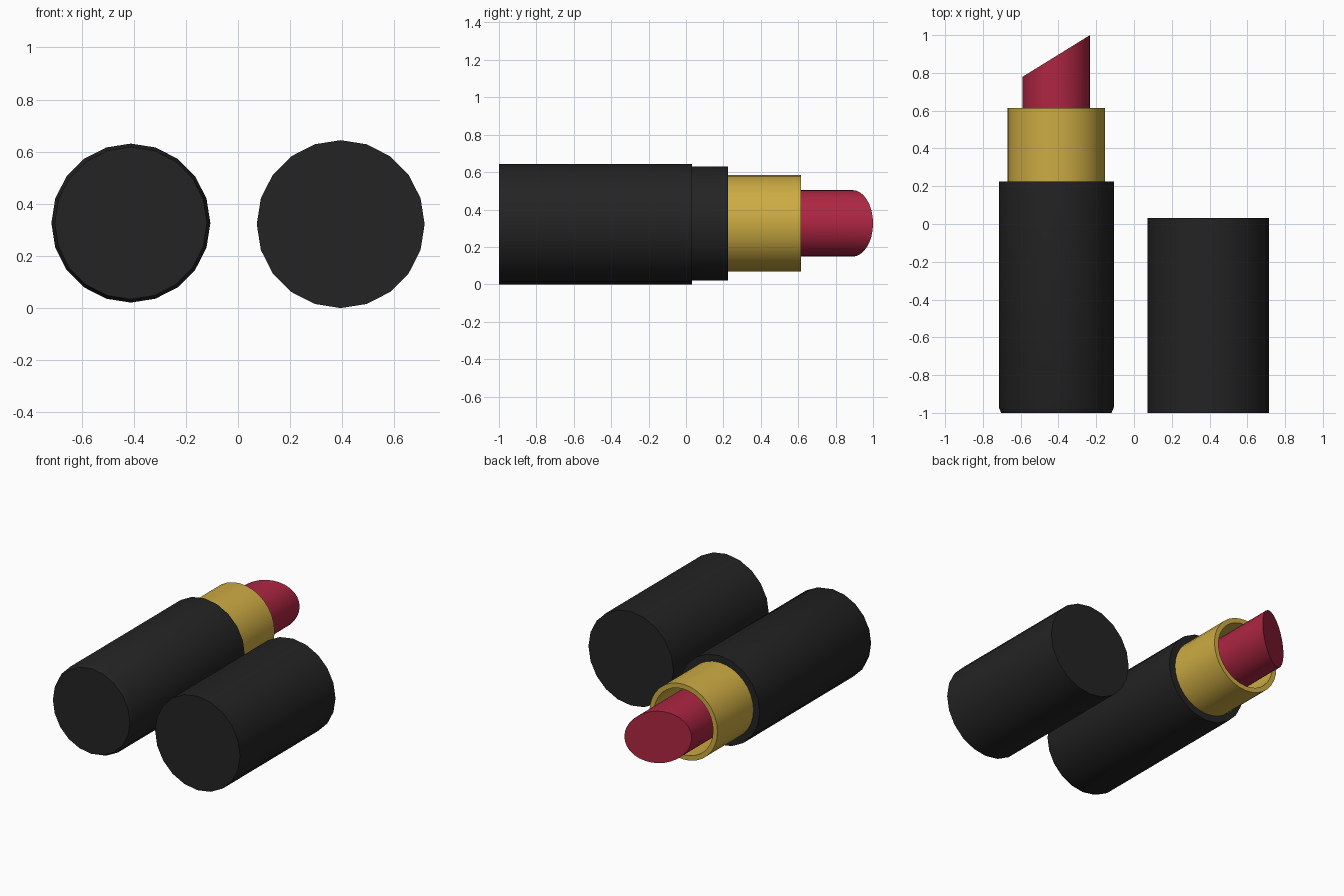
import bpy, bmesh, math

cube = bpy.data.objects.get("Cube")
if cube:
    bpy.data.objects.remove(cube, do_unlink=True)


def material(name, rgb):
    m = bpy.data.materials.new(name)
    m.use_nodes = True
    m.diffuse_color = (*rgb, 1)
    bsdf = m.node_tree.nodes["Principled BSDF"]
    bsdf.inputs["Base Color"].default_value = (*rgb, 1)
    bsdf.inputs["Roughness"].default_value = 0.5
    return m


black = material("soft_black", (0.017, 0.017, 0.017))
gold = material("gold", (0.61, 0.41, 0.057))
red = material("deep_red", (0.42, 0.019, 0.055))


def lathe(name, profile, sides, center, mat, slant=None):
    """Turn (radius, y) points around an axis along y and close both ends.
    slant(x) gives the y of the last ring."""
    bm = bmesh.new()
    rings = []
    for i, (r, y) in enumerate(profile):
        ring = []
        for k in range(sides):
            a = math.tau * k / sides
            x = r * math.cos(a)
            last = slant and i == len(profile) - 1
            ring.append(bm.verts.new((x, slant(x) if last else y, r * math.sin(a))))
        rings.append(ring)
    for lower, upper in zip(rings, rings[1:]):
        for k in range(sides):
            n = (k + 1) % sides
            bm.faces.new((lower[k], lower[n], upper[n], upper[k]))
    bm.faces.new(rings[0])
    bm.faces.new(rings[-1])
    bmesh.ops.recalc_face_normals(bm, faces=bm.faces)
    mesh = bpy.data.meshes.new(name)
    bm.to_mesh(mesh)
    bm.free()
    mesh.materials.append(mat)
    obj = bpy.data.objects.new(name, mesh)
    obj.location = (center[0], 0, center[1])
    bpy.context.collection.objects.link(obj)
    bpy.ops.object.select_all(action="DESELECT")
    obj.select_set(True)
    bpy.context.view_layer.objects.active = obj
    bpy.ops.object.shade_smooth_by_angle(angle=math.radians(30))
    return obj


tube = (-0.411, 0.326)

# Black holder with a chamfered foot
lathe("holder", [(0.292, -1), (0.305, -0.97), (0.305, 0.225)], 20, tube, black)

# Hollow gold collar
lathe("collar", [(0.258, 0.2), (0.258, 0.615), (0.225, 0.615), (0.225, 0.24)],
      32, tube, gold)

# Lipstick bullet with a diagonal tip
lathe("bullet", [(0.178, 0.23), (0.178, 0.8)], 32, tube, red,
      slant=lambda x: 0.89 + 0.11 * x / 0.178)

# Separate cap lying beside the holder
lathe("cap", [(0.322, -1), (0.322, 0.033)], 20, (0.394, 0.322), black)
